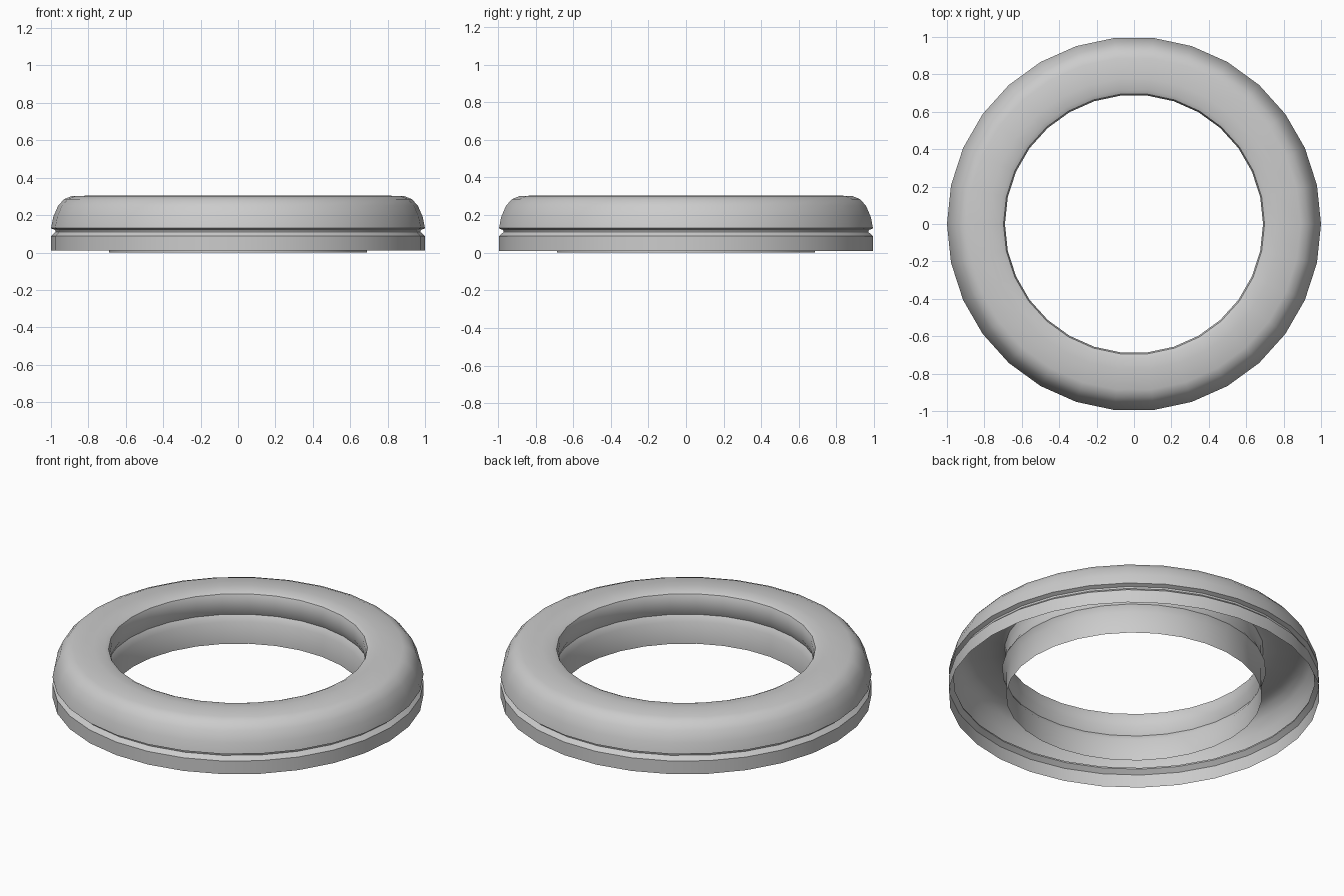
import bpy, bmesh
from math import cos, sin, radians, tau

if "Cube" in bpy.data.objects:
    bpy.data.objects.remove(bpy.data.objects["Cube"])

SIDES = 30

# Half section (radius, height): up the outer wall, over the top, down the inner wall; open below
PROFILE = [
    (1.0, 0.01), (1.0, 0.088), (0.975, 0.11), (0.978, 0.12), (1.0, 0.13),
    (0.988, 0.19), (0.962, 0.25), (0.93, 0.285), (0.89, 0.301), (0.78, 0.305),
    (0.72, 0.303), (0.698, 0.293), (0.69, 0.27),
    (0.69, 0.21), (0.712, 0.165), (0.69, 0.13), (0.69, 0.0),
]

# Revolve the section into a hollow ring shell
bm = bmesh.new()
rings = []
for r, z in PROFILE:
    rings.append([bm.verts.new((r * cos(tau * i / SIDES), r * sin(tau * i / SIDES), z))
                  for i in range(SIDES)])
for low, high in zip(rings, rings[1:]):
    for i in range(SIDES):
        j = (i + 1) % SIDES
        bm.faces.new((low[i], low[j], high[j], high[i]))

mesh = bpy.data.meshes.new("ring_shell")
bm.to_mesh(mesh)
bm.free()
ring = bpy.data.objects.new("ring_shell", mesh)
bpy.context.collection.objects.link(ring)

# Smooth around the ring, crisp at the grooves
bpy.context.view_layer.objects.active = ring
ring.select_set(True)
bpy.ops.object.shade_smooth_by_angle(angle=radians(35))
